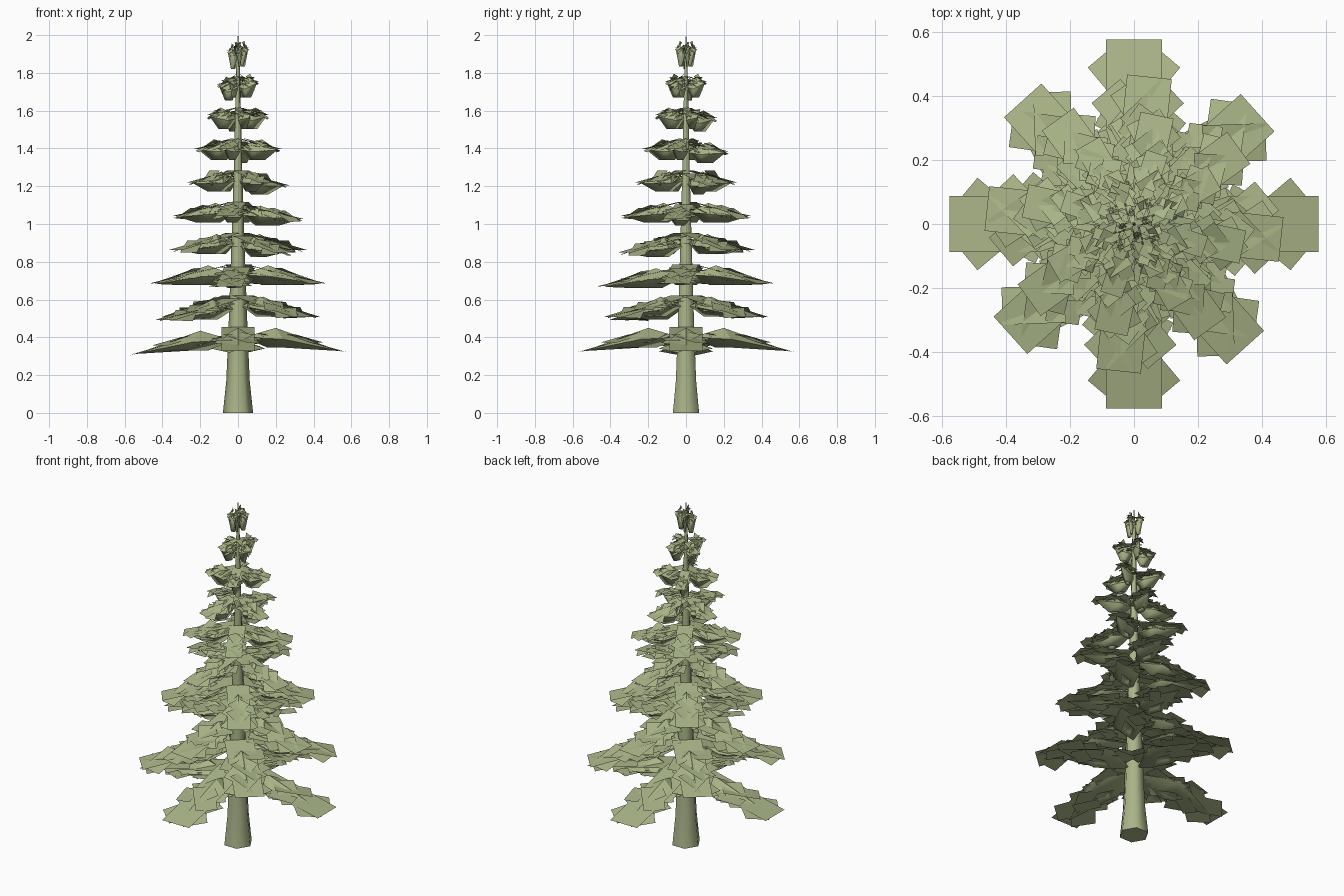
import bpy
import bmesh
import math
import random
from mathutils import Vector

random.seed(4)
cube = bpy.data.objects.get("Cube")
if cube:
    bpy.data.objects.remove(cube, do_unlink=True)

# One soft green for needles and bark
green = bpy.data.materials.new("sage_green")
green.use_nodes = True
green.diffuse_color = (0.40, 0.46, 0.245, 1)
bsdf = next(n for n in green.node_tree.nodes if n.type == "BSDF_PRINCIPLED")
bsdf.inputs["Base Color"].default_value = green.diffuse_color
bsdf.inputs["Roughness"].default_value = 0.9


def finish(bm, name):
    mesh = bpy.data.meshes.new(name)
    bm.to_mesh(mesh)
    bm.free()
    mesh.materials.append(green)
    return mesh


def add_object(name, mesh):
    obj = bpy.data.objects.new(name, mesh)
    bpy.context.collection.objects.link(obj)
    return obj


# Trunk: six-sided flared taper ending in a thin spike
def build_trunk():
    bm = bmesh.new()
    profile = [(0, 0.08), (0.17, 0.062), (0.4, 0.052), (0.8, 0.038),
               (1.3, 0.022), (1.9, 0.008), (2.0, 0.001)]
    rings = []
    for z, r in profile:
        rings.append([bm.verts.new((r * math.cos(i * math.pi / 3),
                                    r * math.sin(i * math.pi / 3), z)) for i in range(6)])
    for low, high in zip(rings, rings[1:]):
        for i in range(6):
            j = (i + 1) % 6
            bm.faces.new((low[i], low[j], high[j], high[i])).smooth = True
    bm.faces.new(rings[0][::-1])
    bm.faces.new(rings[-1])
    add_object("trunk", finish(bm, "trunk"))


# Height of the needle cards along a branch, for a given droop at the tip
def card_height(s, droop):
    return 0.456 - droop * (s - 0.04) / 0.54


# Flat needle card, centred on (x, y), turned by angle, sloped outward and rolled
def needle_card(bm, x, y, z, length, width, angle, slope, roll=0):
    along = Vector((math.cos(angle), math.sin(angle)))
    across = Vector((-along.y, along.x))
    corners = []
    for u, v in ((-1, -1), (1, -1), (1, 1), (-1, 1)):
        d = along * (u * length / 2) + across * (v * width / 2)
        corners.append(bm.verts.new((x + d.x, y + d.y, z + slope * d.x + roll * d.y)))
    bm.faces.new(corners)


# Kite-shaped bough: peaked top, pointed belly with a small hollow underneath
def kite_core(bm, droop):
    tip_z = card_height(0.54, droop) - 0.01
    outline = ((0.03, 0, 0.4), (0.24, -0.105, 0.39), (0.54, 0, tip_z), (0.24, 0.105, 0.39))
    rim = [bm.verts.new(p) for p in outline]
    belly = [bm.verts.new(((x - 0.25) * 0.42 + 0.25, y * 0.42, 0.345)) for x, y, z in outline]
    hollow = [bm.verts.new(((x - 0.25) * 0.28 + 0.25, y * 0.28, 0.365)) for x, y, z in outline]
    peak = bm.verts.new((0.2, 0, 0.45))
    for i in range(4):
        j = (i + 1) % 4
        bm.faces.new((rim[i], rim[j], peak))
        for outer, inner in ((rim, belly), (belly, hollow)):
            bm.faces.new((outer[j], outer[i], inner[i], inner[j])).smooth = True
    bm.faces.new(hollow[::-1]).smooth = True


def build_branch_mesh(droop):
    bm = bmesh.new()
    kite_core(bm, droop)
    slope = -droop / 0.54
    # Long broad card from the trunk to the tip
    needle_card(bm, 0.31, 0, card_height(0.31, droop), 0.535, 0.175, 0, slope)
    # Cards fanned in pairs along the branch, stacked at different levels
    for s, size, lift in ((0.447, 1, -0.004), (0.34, 0.9, 0.008),
                          (0.25, 0.8, -0.015), (0.17, 0.65, -0.03)):
        for side in (-1, 1):
            needle_card(bm, s, side * 0.024, card_height(s, droop) + lift,
                        0.22 * size, 0.13 * size, side * math.radians(40),
                        slope + random.uniform(-0.1, 0.1), -side * random.uniform(0, 0.2))
    # Small, nearly level loose cards
    for i in range(12):
        s = random.uniform(0.12, 0.4)
        y = random.uniform(-0.09, 0.09)
        needle_card(bm, s, y, card_height(s, droop) - random.uniform(-0.01, 0.045),
                    0.14, 0.08, random.uniform(-0.8, 0.8), random.uniform(-0.15, 0))
    return finish(bm, "branch")


build_trunk()

# Ten tiers of four boughs, shrinking sideways and twisting upward
for tier in range(10):
    reach = 1 - tier * 0.0995
    branch_mesh = build_branch_mesh(0.128 * reach)
    for n in range(4):
        branch = add_object(f"branch_tier_{tier + 1}_{n + 1}", branch_mesh)
        branch.rotation_euler.z = math.radians(tier * 42 + n * 90)
        branch.scale = (reach, reach, 1)
        branch.location.z = tier * 0.1655 - (0.015 if n == 2 else 0)
